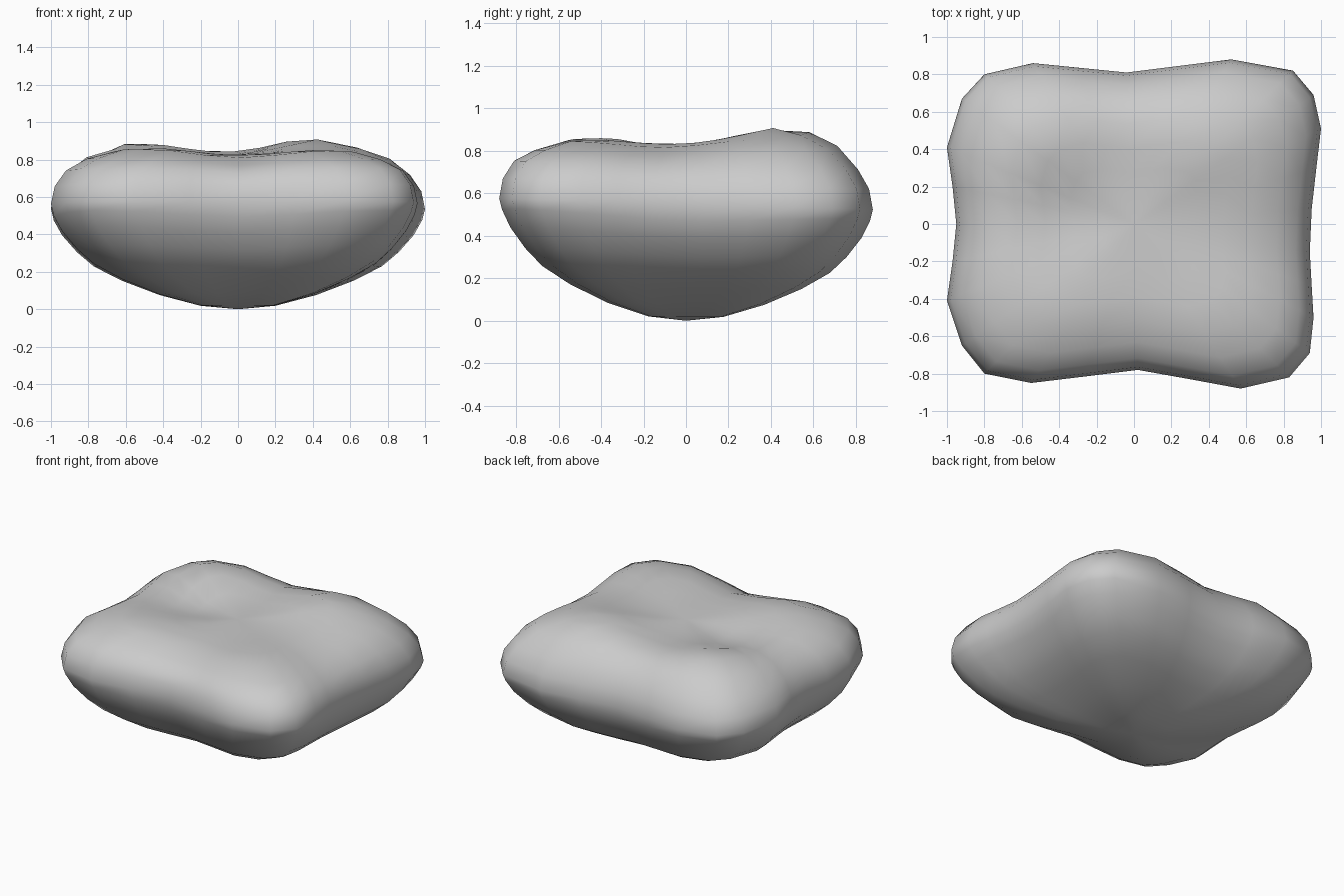
import bpy, bmesh
from math import exp, atan2, cos

if "Cube" in bpy.data.objects:
    bpy.data.objects.remove(bpy.data.objects["Cube"])

# Outline of the cushion seen from above
outline = [(1.0, .51), (.96, .69), (.85, .82), (.52, .88), (.24, .845), (-.04, .81),
           (-.29, .835), (-.54, .86), (-.8, .8), (-.92, .67), (-1.0, .41), (-.97, .2),
           (-.95, 0), (-.97, -.2), (-1.0, -.41), (-.92, -.65), (-.8, -.8), (-.55, -.85),
           (-.26, -.815), (.02, -.78), (.3, -.83), (.57, -.88), (.83, -.82), (.94, -.69),
           (.96, -.5), (.95, -.33), (.94, -.15), (.95, .08), (.975, .3)]

# Vertical profile: ring scale and height, from belly over rim to top
lower = [(.2, .018), (.42, .075), (.62, .15), (.77, .225), (.86, .30), (.94, .39), (.985, .47)]
upper = [(1.0, .55), (.98, .645), (.92, .73), (.81, .80), (.66, .835), (.5, .835),
         (.34, .83), (.17, .83)]

# Soft lobes and dents on the top: x, y, amount
bumps = [(.38, .43, .075), (-.5, .42, .06), (-.45, -.4, .03), (.45, -.4, .02),
         (-.4, .05, -.05), (0, -.65, -.035), (.75, -.15, -.03)]


def place(x, y, s, z, top):
    if top:
        w = min(1, max(0, (z - .6) / .2))
        for bx, by, a in bumps:
            z += w * a * exp(-((x - bx) ** 2 + (y - by) ** 2) / .07)
    else:
        corner = (1 - cos(4 * atan2(y, x))) / 2
        z += .035 * corner * s * s
    return (x, y, z - .03 * y * s * (0 if top and s < .9 else 1))


bm = bmesh.new()
rings = []
for top, prof in ((False, lower), (True, upper)):
    for s, z in prof:
        rings.append([bm.verts.new(place(x * s, y * s, s, z, top)) for x, y in outline])
n = len(outline)
for a, b in zip(rings, rings[1:]):
    for i in range(n):
        j = (i + 1) % n
        bm.faces.new((a[i], a[j], b[j], b[i]))

# Close belly and top with fans
belly = bm.verts.new((0, 0, 0))
crown = bm.verts.new(place(0, 0, 0, .83, True))
for i in range(n):
    j = (i + 1) % n
    bm.faces.new((belly, rings[0][j], rings[0][i]))
    bm.faces.new((crown, rings[-1][i], rings[-1][j]))
bmesh.ops.recalc_face_normals(bm, faces=bm.faces)
for f in bm.faces:
    f.smooth = True
mesh = bpy.data.meshes.new("cushion")
bm.to_mesh(mesh)
bm.free()
bpy.context.collection.objects.link(bpy.data.objects.new("cushion", mesh))
